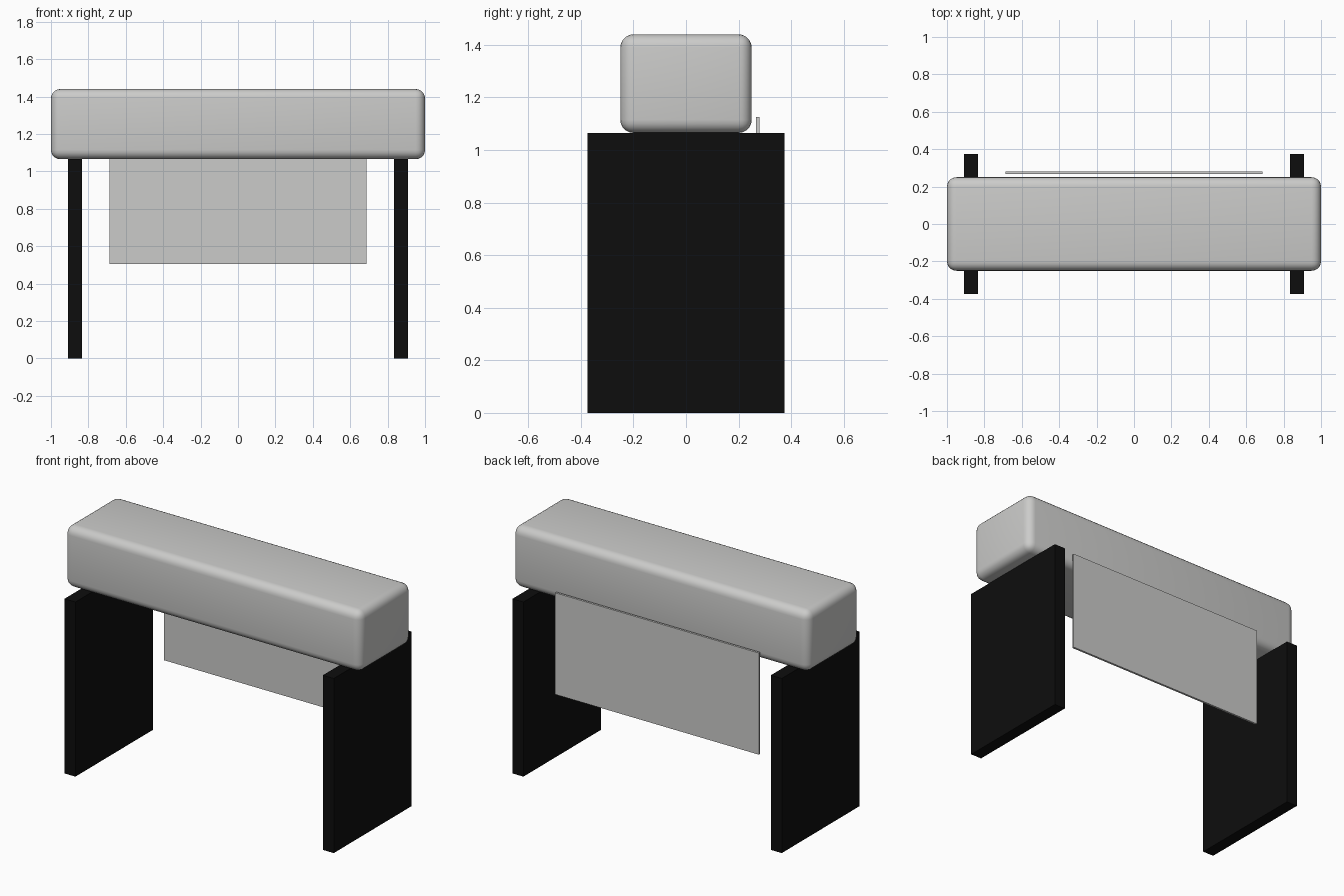
import bpy

cube = bpy.data.objects.get("Cube")
if cube:
    bpy.data.objects.remove(cube, do_unlink=True)


def material(name, colour):
    mat = bpy.data.materials.new(name)
    mat.use_nodes = True
    mat.diffuse_color = colour
    mat.node_tree.nodes["Principled BSDF"].inputs["Base Color"].default_value = colour
    return mat


def box(name, low, high, mat):
    """Box spanning two opposite corners."""
    centre = [(a + b) / 2 for a, b in zip(low, high)]
    bpy.ops.mesh.primitive_cube_add(size=1, location=centre)
    obj = bpy.context.object
    obj.name = name
    obj.scale = [b - a for a, b in zip(low, high)]
    bpy.ops.object.transform_apply(location=False, rotation=False, scale=True)
    obj.data.materials.append(mat)
    return obj


light_grey = material("light_grey", (0.6, 0.6, 0.59, 1))
black = material("black", (0.004, 0.004, 0.004, 1))

# Rounded top block
top = box("top_block", (-1, -0.25, 1.065), (1, 0.25, 1.44), light_grey)
bevel = top.modifiers.new("rounded_edges", "BEVEL")
bevel.width = 0.05
bevel.segments = 5
bpy.ops.object.shade_smooth()

# Slab legs
for side, x in (("left", 0.872), ("right", -0.872)):
    box(side + "_leg", (x - 0.037, -0.375, 0), (x + 0.037, 0.375, 1.065), black)

# Thin modesty panel behind the block
box("back_panel", (-0.688, 0.267, 0.505), (0.688, 0.28, 1.125), light_grey)
